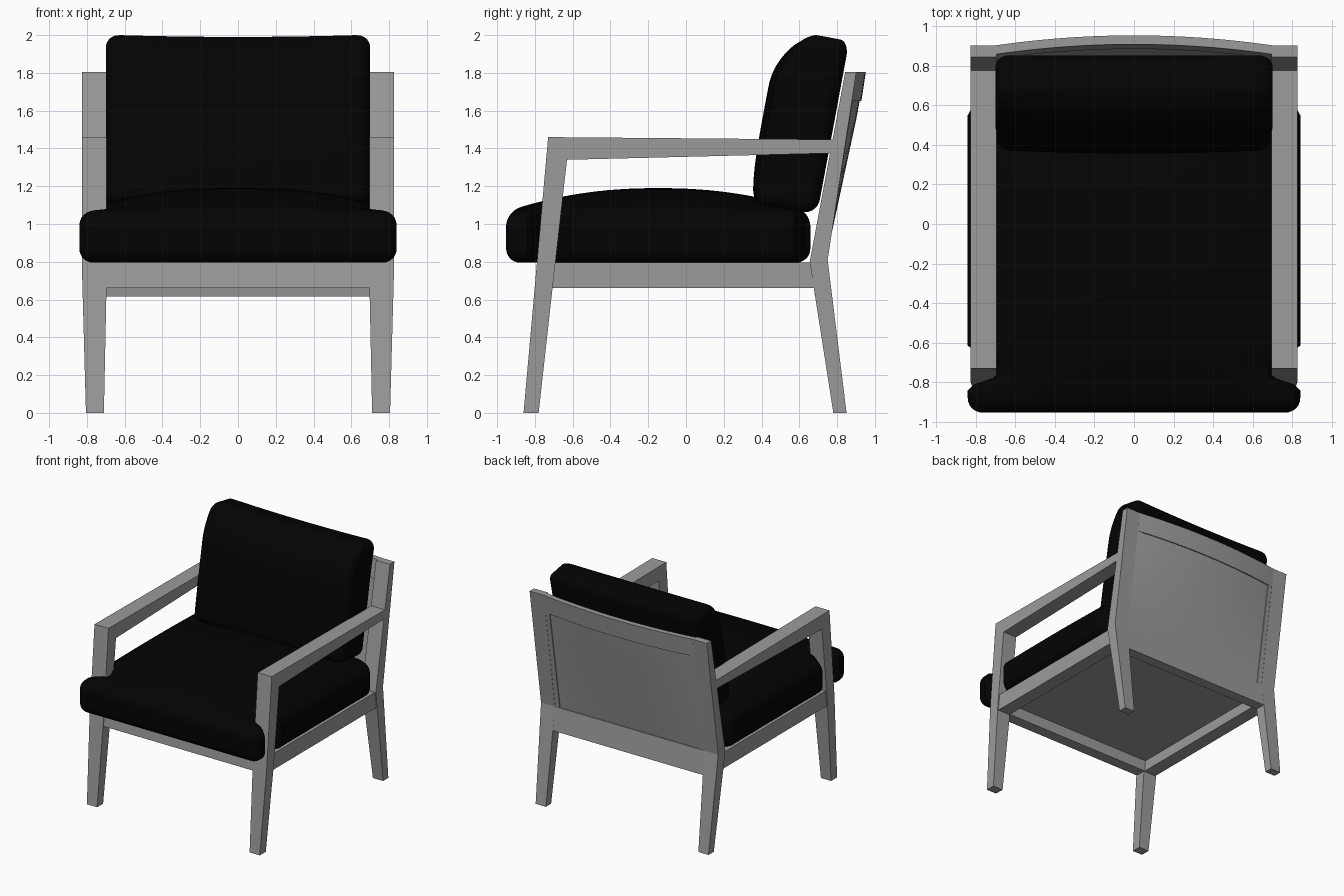
import bpy, bmesh, math
from mathutils import Vector

if "Cube" in bpy.data.objects:
    bpy.data.objects.remove(bpy.data.objects["Cube"])


def material(name, v):
    m = bpy.data.materials.new(name)
    m.diffuse_color = (v, v, v, 1)
    m.use_nodes = True
    m.node_tree.nodes["Principled BSDF"].inputs["Base Color"].default_value = m.diffuse_color
    return m


black = material("black_fabric", 0.001)
grey = material("grey_wood", 0.33)


def finish(name, bm, mat=grey, smooth=False):
    bmesh.ops.recalc_face_normals(bm, faces=bm.faces)
    me = bpy.data.meshes.new(name)
    bm.to_mesh(me)
    bm.free()
    ob = bpy.data.objects.new(name, me)
    bpy.context.collection.objects.link(ob)
    me.materials.append(mat)
    if smooth:
        bpy.ops.object.select_all(action='DESELECT')
        bpy.context.view_layer.objects.active = ob
        ob.select_set(True)
        bpy.ops.object.shade_smooth_by_angle(angle=math.radians(40))
    return ob


def beam(name, side, outer, inner, x0, x1, foot=None):
    """Beam between two (y, z) edge chains, from x0 to x1; foot narrows it on the floor."""
    bm = bmesh.new()
    rings = []
    for (ya, za), (yb, zb) in zip(outer, inner):
        a, b = foot if foot and za == 0 else (x0, x1)
        rings.append([bm.verts.new((side * x, y, z)) for x, y, z in
                      ((a, ya, za), (b, ya, za), (b, yb, zb), (a, yb, zb))])
    for p, q in zip(rings, rings[1:]):
        for i in range(4):
            j = (i + 1) % 4
            bm.faces.new((p[i], p[j], q[j], q[i]))
    bm.faces.new(rings[0][::-1])
    bm.faces.new(rings[-1])
    return finish(name, bm)


def back_y(x, z):
    """Rear surface of the curved back, bowing out towards the top."""
    t = min(1, max(0, (z - 0.81) / 0.8))
    return 0.75 + 0.153 * (z - 0.81) + 0.05 * t * (1 - (x / 0.695) ** 2)


def curved_slab(name, x0, x1, z0, z1, inset, thick, nx=24, nz=8):
    bm = bmesh.new()
    bmesh.ops.create_cube(bm, size=2)
    for axis, n in ((0, nx), (2, nz)):
        edges = [e for e in bm.edges
                 if abs(e.verts[0].co[axis] - e.verts[1].co[axis]) > 1.5]
        bmesh.ops.subdivide_edges(bm, edges=edges, cuts=n - 1, use_grid_fill=True)
    for v in bm.verts:
        u, w, h = v.co
        x, z = x0 + (x1 - x0) * (u + 1) / 2, z0 + (z1 - z0) * (h + 1) / 2
        v.co = (x, back_y(x, z) - inset - (thick if w < 0 else 0), z)
    return finish(name, bm, smooth=True)


def rounded_box(size, r, n=40):
    """Dense box with rounded edges, as a bmesh centred on the origin."""
    bm = bmesh.new()
    bmesh.ops.create_cube(bm, size=2)
    bmesh.ops.subdivide_edges(bm, edges=bm.edges[:], cuts=n - 1, use_grid_fill=True)
    half = Vector(size) / 2
    for v in bm.verts:
        # bunch the grid towards the edges so the rounding is well resolved
        p = Vector([half[i] * (0.35 * v.co[i] + 0.65 * math.sin(v.co[i] * math.pi / 2))
                    for i in range(3)])
        core = Vector([max(-half[i] + r, min(half[i] - r, p[i])) for i in range(3)])
        d = p - core
        v.co = core + d.normalized() * r if d.length > 1e-6 else p
    return bm


def step(a, b, x):
    t = min(1, max(0, (x - a) / (b - a)))
    return t * t * (3 - 2 * t)


# Side frames: front leg with arm, rear post, side rail
foot = (0.71, 0.805)
for side, label in ((1, "right"), (-1, "left")):
    beam("front_leg_and_arm_" + label, side,
         [(-0.86, 0), (-0.796, 0.72), (-0.73, 1.46), (0.785, 1.447)],
         [(-0.78, 0), (-0.70, 0.72), (-0.63, 1.34), (0.775, 1.375)], 0.695, 0.825, foot)
    beam("rear_post_" + label, side,
         [(0.85, 0), (0.75, 0.81), (0.902, 1.805)],
         [(0.78, 0), (0.655, 0.80), (0.843, 1.805)], 0.695, 0.825, foot)
    beam("side_rail_" + label, side,
         [(-0.715, 0.66), (0.69, 0.66)], [(-0.70, 0.795), (0.67, 0.795)], 0.70, 0.815)

# Cross rails and seat deck
beam("front_rail", 1, [(-0.795, 0.66), (-0.783, 0.795)], [(-0.70, 0.66), (-0.69, 0.795)], -0.7, 0.7)
beam("back_rail", 1, [(0.773, 0.615), (0.75, 0.81)], [(0.683, 0.615), (0.657, 0.81)], -0.7, 0.7)
beam("seat_deck", 1, [(-0.72, 0.75), (0.68, 0.75)], [(-0.72, 0.79), (0.68, 0.79)], -0.72, 0.72)

# Curved back: frame and inset panel
curved_slab("top_rail", -0.695, 0.695, 1.65, 1.805, 0, 0.045, nz=1)
curved_slab("back_stile_right", 0.652, 0.695, 0.81, 1.65, 0.002, 0.045, nx=3)
curved_slab("back_stile_left", -0.695, -0.652, 0.81, 1.65, 0.002, 0.045, nx=3)
curved_slab("back_panel", -0.66, 0.66, 0.80, 1.66, 0.009, 0.03)

# Seat cushion: crowned, notched around the legs
bm = rounded_box((1.68, 1.61, 0.27), 0.075)
for v in bm.verts:
    x, y, z = v.co
    u, w = x / 0.84, y / 0.805
    y -= 0.147
    notch = step(-0.83, -0.765, y) * (1 - step(-0.70, -0.62, y)) + step(0.56, 0.64, y)
    if abs(x) > 0.5:
        x *= 1 - notch * 0.17 * (abs(u) - 0.595) / 0.405
    up = (z + 0.135) / 0.27
    crown = 0.125 * max(0, 1 - abs(u) ** 2.5) * max(0, 1 - abs(w) ** 2.2)
    v.co = (x, y, 0.93 + z + up * crown)
finish("seat_cushion", bm, black, True)

# Back cushion: leaning back, fuller in front, thinner at the top
bm = rounded_box((1.40, 0.34, 0.92), 0.075)
lean = math.atan(0.185)
for v in bm.verts:
    x, y, z = v.co
    u, h = x / 0.70, z / 0.46
    front = (0.17 - y) / 0.34
    grow = 0.037 * (1 - u * u) * max(0, 1 - h ** 4) - 0.12 * max(0, (h - 0.35) / 0.65) ** 2
    y -= 0.165 + front * grow
    z += 0.46 + 0.012 * step(0, 1, h) * u * u
    v.co = (x, 0.69 + y * math.cos(lean) + z * math.sin(lean),
            1.055 + z * math.cos(lean) - y * math.sin(lean) - 0.02 * front * (1 - step(-1, 0, h)))
finish("back_cushion", bm, black, True)
